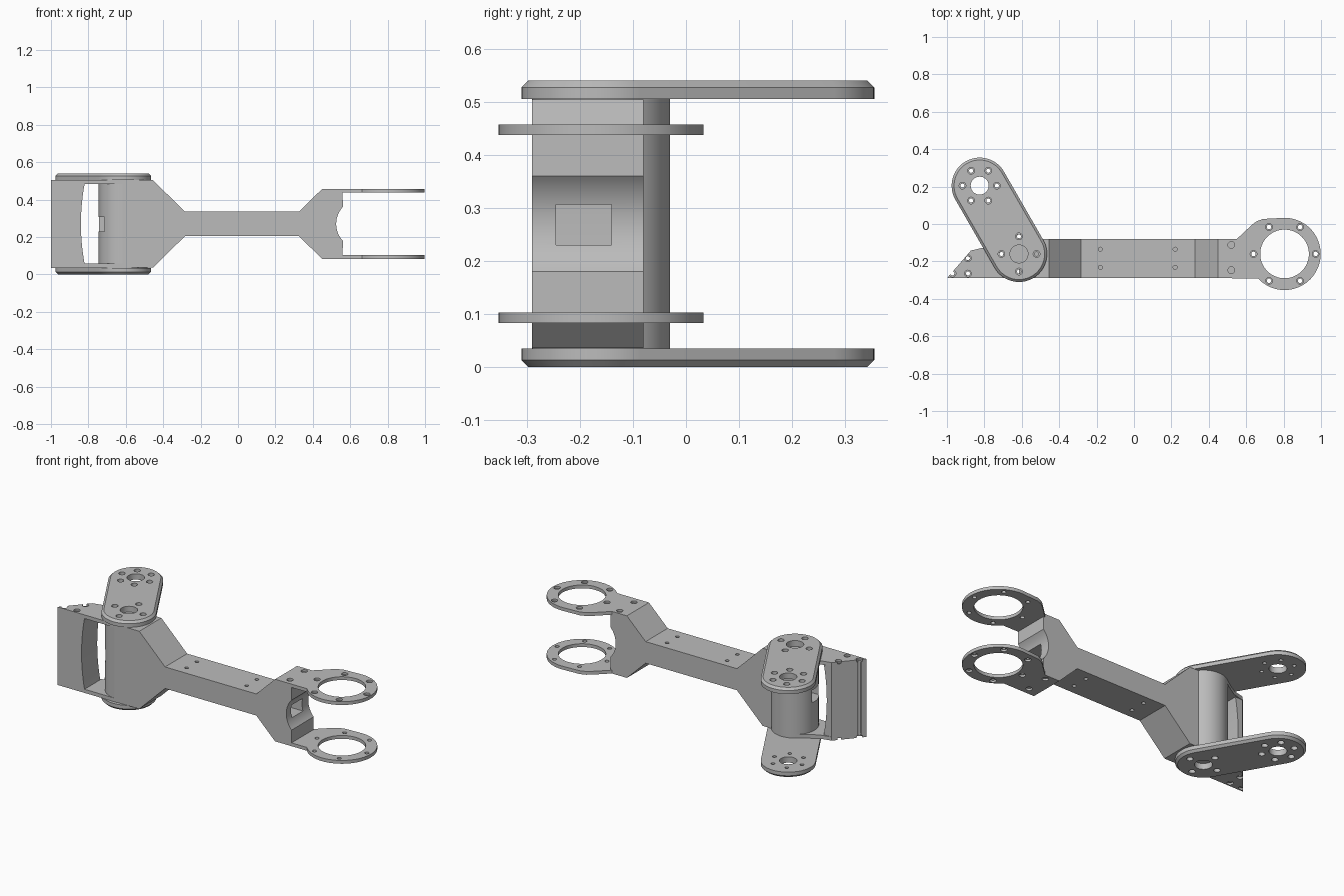
import bpy, bmesh, math
from mathutils import Vector

cube = bpy.data.objects.get("Cube")
if cube:
    bpy.data.objects.remove(cube, do_unlink=True)

GREY = (0.5, 0.5, 0.5, 1)
mat = bpy.data.materials.new("satin grey")
mat.use_nodes = True
mat.diffuse_color = GREY
mat.node_tree.nodes["Principled BSDF"].inputs["Base Color"].default_value = GREY

MID = 0.27                    # height of the mirror plane
PIVOT = (-0.615, -0.16)       # axis of the barrel
LINK_END = (-0.825, 0.205)
RING = (0.805, -0.16)
FRONT, BACK = -0.29, -0.08
parts = []


def arc(c, r, a0, a1, n=32):
    return [(c[0] + r * math.cos(math.radians(a0 + (a1 - a0) * i / n)),
             c[1] + r * math.sin(math.radians(a0 + (a1 - a0) * i / n))) for i in range(n + 1)]


def circle(c, r, n=32):
    return arc(c, r, 0, 360, n)[:-1]


def loft_into(bm, loops, axis="z"):
    """Join matching outlines, given as (level, points), and cap both ends."""
    rings = []
    for level, pts in loops:
        rings.append([bm.verts.new((u, v, level) if axis == "z" else (u, level, v))
                      for u, v in pts])
    for a, b in zip(rings, rings[1:]):
        for i in range(len(a)):
            j = (i + 1) % len(a)
            bm.faces.new((a[i], a[j], b[j], b[i]))
    bm.faces.new(rings[0][::-1])
    bm.faces.new(rings[-1])


def make(name, solids, axis="z", keep=True):
    bm = bmesh.new()
    for loops in solids:
        loft_into(bm, loops, axis)
    bmesh.ops.recalc_face_normals(bm, faces=bm.faces)
    mesh = bpy.data.meshes.new(name)
    bm.to_mesh(mesh)
    bm.free()
    mesh.materials.append(mat)
    ob = bpy.data.objects.new(name, mesh)
    bpy.context.collection.objects.link(ob)
    if keep:
        parts.append(ob)
    return ob


def cut(ob, solids, axis="z"):
    tool = make("cutter", solids, axis, keep=False)
    tool.hide_render = True
    mod = ob.modifiers.new("cut", "BOOLEAN")
    mod.operation, mod.solver, mod.object = "DIFFERENCE", "EXACT", tool
    bpy.context.view_layer.update()
    result = bpy.data.meshes.new_from_object(
        ob.evaluated_get(bpy.context.evaluated_depsgraph_get()))
    ob.modifiers.clear()
    ob.data = result
    bpy.data.objects.remove(tool, do_unlink=True)


def holes(centres, r, z0, z1, n=20):
    return [[(z0, circle(c, r, n)), (z1, circle(c, r, n))] for c in centres]


def bolts(c, r, count):
    return circle(c, r, count)


def capsule(r):
    # outline around the two pivots of a link
    d = Vector(LINK_END) - Vector(PIVOT)
    a = math.degrees(math.atan2(d.y, d.x))
    return arc(LINK_END, r, a - 90, a + 90) + arc(PIVOT, r, a + 90, a + 270)


link_far = bolts(LINK_END, 0.092, 6)
link_near = bolts(PIVOT, 0.094, 4)
ring_bolts = bolts(RING, 0.166, 6)
tab_bolts = [(0.52, -0.112), (0.52, -0.247)]
corner_bolts = [(-0.97, -0.265), (-0.888, -0.265), (-0.888, -0.183)]
arm_bolts = [(x, y) for x in (-0.18, 0.22) for y in (-0.135, -0.232)]

# Outline of the upper arm edge, outer and inner side of the skin
outer = [(-0.615, 0.504), (-0.455, 0.504), (-0.283, 0.335),
         (0.325, 0.335), (0.45, 0.457), (0.56, 0.457)]
inner = [(-0.615, 0.483), (-0.464, 0.483), (-0.291, 0.315),
         (0.333, 0.315), (0.458, 0.437), (0.56, 0.437)]


def flip(pts):
    return [(x, 2 * MID - z) for x, z in pts]


# Arm core with a hollowed end and a cable tunnel
end_arc = arc((0.658, MID), 0.133, 137.4, 222.6, 24)
core = make("arm_core", [[(y, inner + end_arc + flip(inner)[::-1]) for y in (FRONT, BACK)]], "y")
barrel = make("pivot_barrel", [[(z, circle(PIVOT, 0.13, 64)) for z in (0.057, 0.483)]])
tunnel = [(-0.9, 0.23), (0.7, 0.23), (0.7, 0.306), (-0.9, 0.306)]
for ob in (core, barrel):
    cut(ob, [[(y, tunnel) for y in (-0.245, -0.14)]], "y")
    cut(ob, holes(link_near, 0.011, -0.1, 0.7, 12))

# Wedge-shaped end wall with a shallow curved inner side
wedge = [(-1, FRONT), (-0.82, FRONT), (-0.82, -0.14), (-0.872, -0.142)]
wall = make("end_wall", [[(z, wedge) for z in (0.057, 0.483)]])
cut(wall, [[(y, circle((0.33, MID), 1.17, 160)) for y in (-0.5, 0.2)]], "y")
cut(wall, holes(corner_bolts, 0.011, -0.1, 0.7, 12))

# Outlines of the paired plates
corner_outline = ([(-1, FRONT)] + arc(PIVOT, 0.13, -90, 128, 40)
                  + [(-0.75, -0.095), (-0.80, -0.125), (-0.872, -0.142)])
fork_outline = ([(0.45, FRONT)] + arc(RING, 0.193, -137.6, 90, 56)
                + [(0.69, 0.027), (0.655, 0.014), (0.63, -0.005), (0.55, BACK), (0.45, BACK)])

for side, s in (("upper", 1), ("lower", -1)):
    def lv(h):
        return MID + s * h

    def sunk(centres, top, depth=0.012):
        # wide screw recess on the outer face
        return holes(centres, 0.018, lv(top - depth), lv(top + 0.1))

    # Folded skin along the arm
    edge = outer + inner[::-1]
    skin = make(side + "_arm_skin",
                [[(y, edge if s > 0 else flip(edge)) for y in (FRONT, BACK)]], "y")
    cut(skin, holes(arm_bolts, 0.011, lv(0.05), lv(0.2)))
    cut(skin, sunk(tab_bolts, 0.187))

    # Ring-ended fork plate
    fork = make(side + "_fork_plate", [[(lv(h), fork_outline) for h in (0.167, 0.187)]])
    cut(fork, holes([RING], 0.13, lv(0.1), lv(0.3), 64))
    cut(fork, holes(ring_bolts, 0.012, lv(0.1), lv(0.3)))
    cut(fork, sunk(ring_bolts + tab_bolts, 0.187))

    # Pointed corner plate
    plate = make(side + "_corner_plate", [[(lv(h), corner_outline) for h in (0.213, 0.235)]])
    cut(plate, holes(corner_bolts + link_near, 0.011, lv(0.1), lv(0.4)))
    cut(plate, sunk(corner_bolts, 0.235))

    # Chamfered swinging link
    link = make(side + "_link", [[(lv(0.235), capsule(0.15)), (lv(0.257), capsule(0.15)),
                                  (lv(0.27), capsule(0.137))]])
    cut(link, holes([PIVOT, LINK_END], 0.048, lv(0.1), lv(0.4), 40))
    cut(link, holes(link_far + link_near, 0.011, lv(0.1), lv(0.4)))
    cut(link, sunk(link_far + link_near, 0.27, 0.02))

# Smooth the round walls, keep the edges crisp
bpy.ops.object.select_all(action="DESELECT")
for ob in parts:
    ob.select_set(True)
bpy.context.view_layer.objects.active = parts[0]
bpy.ops.object.shade_smooth_by_angle(angle=math.radians(30))
